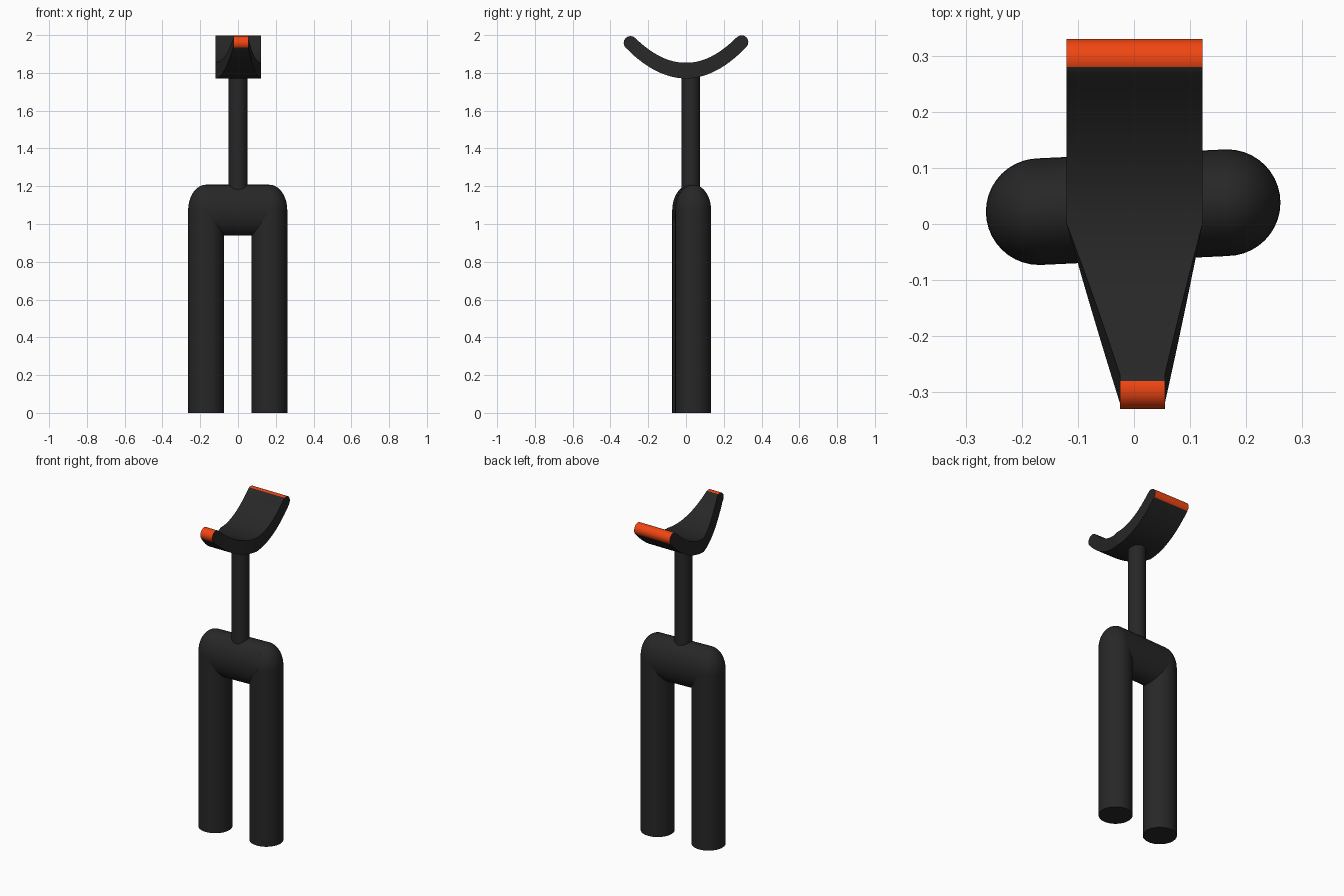
import bpy, bmesh, math
from mathutils import Vector

if "Cube" in bpy.data.objects:
    bpy.data.objects.remove(bpy.data.objects["Cube"])


def material(name, rgb):
    m = bpy.data.materials.new(name)
    m.diffuse_color = (*rgb, 1)
    m.use_nodes = True
    m.node_tree.nodes["Principled BSDF"].inputs["Base Color"].default_value = m.diffuse_color
    return m


black = material("black", (0.02, 0.02, 0.02))
orange = material("orange", (0.87, 0.06, 0.006))


def finish(name, *mats):
    ob = bpy.context.object
    ob.name = name
    for m in mats:
        ob.data.materials.append(m)
    bpy.ops.object.shade_smooth_by_angle(angle=math.radians(35))
    return ob


def post(name, x, y, r, z0, z1):
    bpy.ops.mesh.primitive_cylinder_add(vertices=40, radius=r, depth=z1 - z0,
                                        location=(x, y, (z0 + z1) / 2))
    return finish(name, black)


# Legs with domed shoulders
R, BAR_Z, BAR_H = 0.095, 1.073, 0.135
feet = {"left": Vector((-0.169, 0.022, 0)), "right": Vector((0.166, 0.038, 0))}
for side, p in feet.items():
    post(side + "_leg", p.x, p.y, R, 0, BAR_Z)
    bpy.ops.mesh.primitive_uv_sphere_add(segments=40, ring_count=20, radius=1,
                                         location=(p.x, p.y, BAR_Z))
    bpy.context.object.scale = (R, R, BAR_H)
    finish(side + "_shoulder", black)

# Oval crossbar joining the legs
span = feet["right"] - feet["left"]
mid = (feet["right"] + feet["left"]) / 2
bpy.ops.mesh.primitive_cylinder_add(vertices=40, radius=1, depth=1,
                                    location=(mid.x, mid.y, BAR_Z))
bar = bpy.context.object
bar.scale = (BAR_H, R, span.length)
bar.rotation_euler = (0, math.pi / 2, math.atan2(span.y, span.x))
finish("crossbar", black)

# Neck post
post("neck", 0, 0.025, 0.05, 1.15, 1.82)

# Curved saddle: a parabolic arc, tapered to the front, with round orange tips
LOW, FRONT, BACK = 1.812, -0.294, 0.294
N, CAP = 28, 8


def station(y):
    """Centre point, upward normal, half thickness and x limits at y."""
    end, top = (FRONT, 1.959) if y < 0 else (BACK, 1.963)
    u = abs(y / end)
    k = (top - LOW) / end ** 2
    normal = Vector((-2 * k * y, 1)).normalized()
    half = 0.042 - 0.006 * u
    taper = u if y < 0 else 0
    return Vector((y, LOW + k * y * y)), normal, half, -0.12 + 0.095 * taper, 0.122 - 0.067 * taper


bm = bmesh.new()


def pair(p, xl, xr):
    return bm.verts.new((xl, p.x, p.y)), bm.verts.new((xr, p.x, p.y))


ys = [FRONT + (BACK - FRONT) * i / N for i in range(N + 1)]
upper, lower = [], []
for y in ys:
    c, n, h, xl, xr = station(y)
    upper.append(pair(c + n * h, xl, xr))
    lower.append(pair(c - n * h, xl, xr))
for i in range(N):
    a, b, c, d = upper[i], upper[i + 1], lower[i + 1], lower[i]
    bm.faces.new((a[0], a[1], b[1], b[0]))
    bm.faces.new((d[1], d[0], c[0], c[1]))
    for s in (0, 1):
        bm.faces.new((a[s], b[s], c[s], d[s]))
for idx, sign in ((0, -1), (N, 1)):
    c, n, h, xl, xr = station(ys[idx])
    out = Vector((n.y, -n.x)) * sign
    ring = [upper[idx]]
    for j in range(1, CAP):
        t = math.pi * j / CAP
        ring.append(pair(c + (n * math.cos(t) + out * math.sin(t)) * h, xl, xr))
    ring.append(lower[idx])
    for j in range(CAP):
        a, b = ring[j], ring[j + 1]
        f = bm.faces.new((a[0], a[1], b[1], b[0]))
        f.material_index = int(j > 0)
    for s in (0, 1):
        bm.faces.new([r[s] for r in ring])
bmesh.ops.recalc_face_normals(bm, faces=bm.faces)
mesh = bpy.data.meshes.new("saddle")
bm.to_mesh(mesh)
bm.free()
saddle = bpy.data.objects.new("saddle", mesh)
bpy.context.collection.objects.link(saddle)
bpy.ops.object.select_all(action='DESELECT')
saddle.select_set(True)
bpy.context.view_layer.objects.active = saddle
mesh.materials.append(black)
mesh.materials.append(orange)
bpy.ops.object.shade_smooth_by_angle(angle=math.radians(35))
